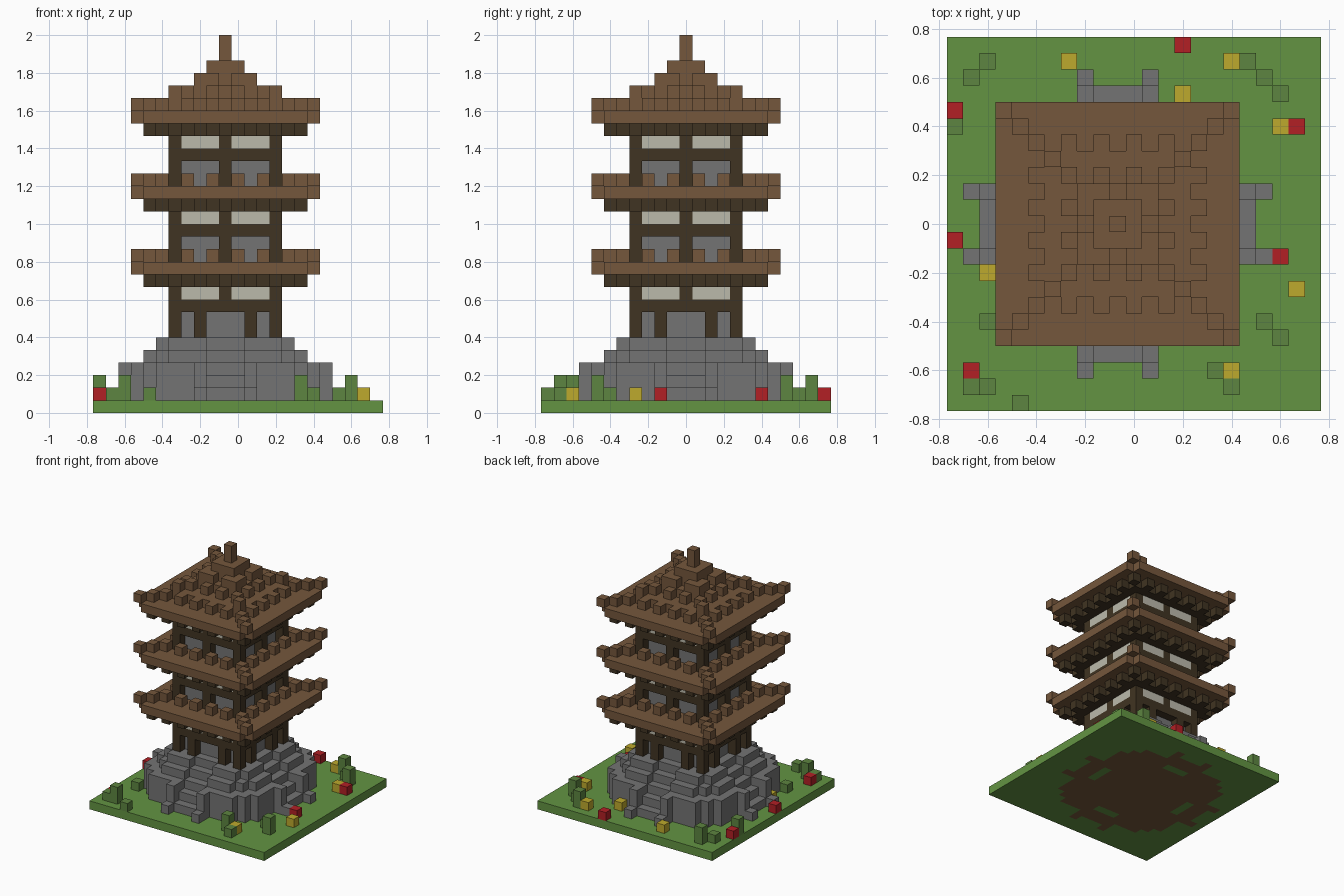
import bpy, bmesh
from mathutils import Vector

if "Cube" in bpy.data.objects:
    bpy.data.objects.remove(bpy.data.objects["Cube"])

U = 1 / 15          # edge of one block
AXIS = -1           # tower axis, in blocks along x


def material(name, rgb):
    m = bpy.data.materials.new(name)
    m.use_nodes = True
    m.diffuse_color = (*rgb, 1)
    m.node_tree.nodes["Principled BSDF"].inputs["Base Color"].default_value = (*rgb, 1)
    return m


GRASS = material("grass green", (0.125, 0.296, 0.055))
LEAF = material("leaf green", (0.11, 0.235, 0.052))
STONE = material("stone grey", (0.175, 0.175, 0.175))
DARK = material("dark timber", (0.051, 0.034, 0.016))
BROWN = material("roof brown", (0.178, 0.095, 0.045))
PAPER = material("paper white", (0.50, 0.49, 0.41))
YELLOW = material("yellow petals", (0.515, 0.40, 0.026))
RED = material("red petals", (0.445, 0.014, 0.018))

DIRS = [Vector(d) for d in ((1, 0, 0), (0, 1, 0), (0, 0, 1))]


def blocks(name, mat, cells, shift=0):
    """Build one object from unit blocks, keeping only the outer faces."""
    cells = set(cells)
    bm = bmesh.new()
    for c in cells:
        centre = Vector(c) + Vector((shift, 0, 0.5))
        for axis in range(3):
            for s in (-1, 1):
                n = [0, 0, 0]
                n[axis] = s
                if tuple(a + b for a, b in zip(c, n)) in cells:
                    continue
                mid = centre + Vector(n) * 0.5
                p = DIRS[(axis + 1) % 3] * 0.5
                q = DIRS[(axis + 2) % 3] * 0.5 * s
                bm.faces.new([bm.verts.new((mid + v) * U)
                              for v in (-p - q, p - q, p + q, -p + q)])
    bmesh.ops.remove_doubles(bm, verts=bm.verts, dist=0.001)
    bmesh.ops.dissolve_limit(bm, angle_limit=0.02, verts=bm.verts, edges=bm.edges)
    me = bpy.data.meshes.new(name)
    bm.to_mesh(me)
    bm.free()
    me.materials.append(mat)
    ob = bpy.data.objects.new(name, me)
    bpy.context.collection.objects.link(ob)
    return ob


def area(half, keep=lambda d, a: True):
    """Square of columns; d is the distance to the axis, a the sideways offset."""
    r = range(-half, half + 1)
    return [(x, y) for x in r for y in r
            if keep(max(abs(x), abs(y)), min(abs(x), abs(y)))]


def at(columns, *levels):
    return [(x, y, z) for x, y in columns for z in levels]


# Stone base with a stair on each side
def base_height(d, a):
    if a <= 1 and d >= 5:
        return max(0, 9 - d)
    if a == 2 and d >= 8:
        return 3 if d == 8 else 1
    if d <= 5 and d + a <= 9:
        return 5
    if d <= 6 and d + a <= 10:
        return 4
    return 3 if d <= 7 and d + a <= 12 else 0


footprint = area(9, lambda d, a: base_height(d, a) > 0)
base = [(x, y, z) for x, y in footprint
        for z in range(1, 1 + base_height(max(abs(x), abs(y)), min(abs(x), abs(y))))]
blocks("stone_base", STONE, base, AXIS)

# Lawn, with bare soil below the base
soil = [c for c in footprint
        if not (max(map(abs, c)) == 6 and min(map(abs, c)) <= 1)]
blocks("base_soil", BROWN, at(soil, 0), AXIS)
soil_set = {(x + AXIS, y) for x, y in soil}
blocks("lawn", GRASS, at([c for c in area(11) if c not in soil_set], 0))

# Three storeys, each six blocks high
for i, storey in enumerate(("lower", "middle", "upper")):
    z = 6 + 6 * i
    blocks(storey + "_wall", STONE, at(area(3), z, z + 1), AXIS)

    inner = 2 if i == 0 else 0
    posts = area(4, lambda d, a: d == 4 and a in (inner, 4))
    window = area(4, lambda d, a: d == 4 and 1 <= a <= 3)
    beam = area(4)
    frame = at(posts, z, z + 1) + at(beam, z + 2)
    frame += at([c for c in beam if c not in window], z + 3)
    blocks(storey + "_timber_frame", DARK, frame, AXIS)
    blocks(storey + "_windows", PAPER, at(window, z + 3), AXIS)

    # Eave brackets, roof plate and tile ridges
    eave = area(6, lambda d, a: d <= 5 or a % 2 == 0)
    blocks(storey + "_eave", DARK, at(eave, z + 4), AXIS)
    plate = area(7, lambda d, a: a < 7)
    if i < 2:
        plate = [c for c in plate]
    tiles = area(7, lambda d, a: (d == a and d >= 5) or (d == 5 and a % 2 == 1))
    blocks(storey + "_roof", BROWN, at(plate, z + 5) + at(tiles, z + 6), AXIS)

# Stepped top of the upper roof
cap = at(area(4), 24)
cap += at(area(4, lambda d, a: d <= 2 or d == a or (d == 3 and a == 1)), 25)
cap += at(area(2, lambda d, a: d <= 1 or a >= 1), 26)
cap += at(area(1), 27)
blocks("roof_cap", BROWN, cap, AXIS)
blocks("finial", BROWN, at([(0, 0)], 28, 29), AXIS)

# Shrubs and flowers on the lawn
tall = [(-11, 6), (7, 10), (9, 8), (-9, -10), (9, -7), (5, -9), (-9, 10)]
low = [(-10, 9), (8, 9), (-9, -6), (-10, -10), (-7, -11), (8, -6), (6, -10)]
blocks("shrubs", LEAF, at(tall, 1, 2) + at(low, 1))
blocks("yellow_flowers", YELLOW,
       at([(-4, 10), (6, 10), (3, 8), (9, 6), (-9, -3), (10, -4), (6, -9)], 1))
blocks("red_flowers", RED,
       at([(-11, 7), (-11, -1), (-10, -9), (3, 11), (10, 6), (9, -2)], 1))
